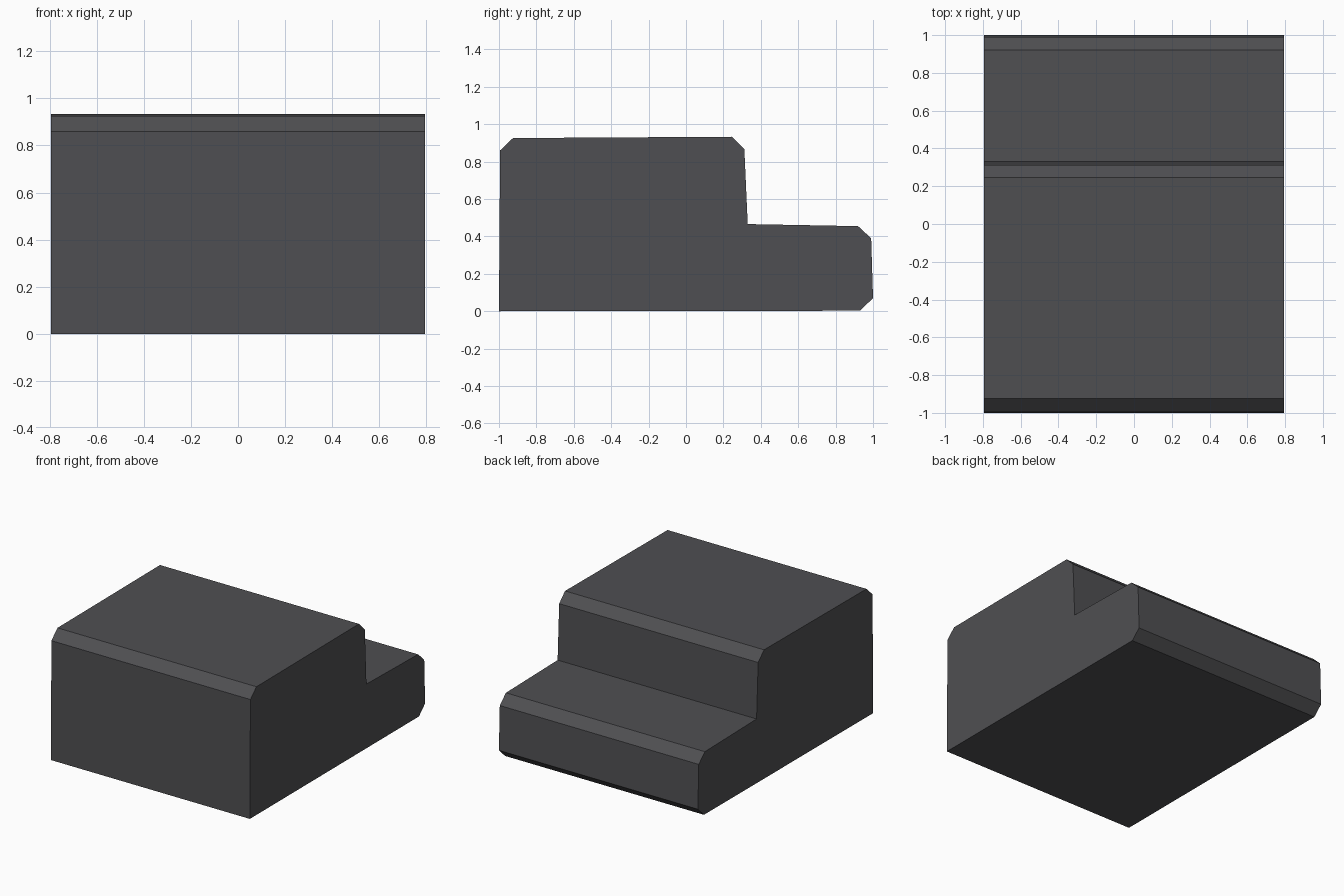
import bpy, bmesh

if "Cube" in bpy.data.objects:
    bpy.data.objects.remove(bpy.data.objects["Cube"])

# Dark grey material
mat = bpy.data.materials.new("dark grey")
mat.diffuse_color = (0.078, 0.078, 0.084, 1)
mat.use_nodes = True
mat.node_tree.nodes["Principled BSDF"].inputs["Base Color"].default_value = mat.diffuse_color

# Stepped side profile (y, z) with chamfered corners
profile = [(-1, 0), (0.93, 0.003), (1, 0.07), (0.99, 0.39), (0.92, 0.455),
           (0.33, 0.466), (0.312, 0.867), (0.245, 0.933), (-0.925, 0.926),
           (-0.994, 0.86)]
half_width = 0.795

# Extrude the profile across x
bm = bmesh.new()
face = bm.faces.new([bm.verts.new((-half_width, y, z)) for y, z in profile])
ext = bmesh.ops.extrude_face_region(bm, geom=[face], use_keep_orig=True)
moved = [v for v in ext["geom"] if isinstance(v, bmesh.types.BMVert)]
bmesh.ops.translate(bm, verts=moved, vec=(2 * half_width, 0, 0))
bmesh.ops.recalc_face_normals(bm, faces=bm.faces)

mesh = bpy.data.meshes.new("stepped_block")
bm.to_mesh(mesh)
bm.free()
mesh.materials.append(mat)
block = bpy.data.objects.new("stepped_block", mesh)
bpy.context.collection.objects.link(block)
